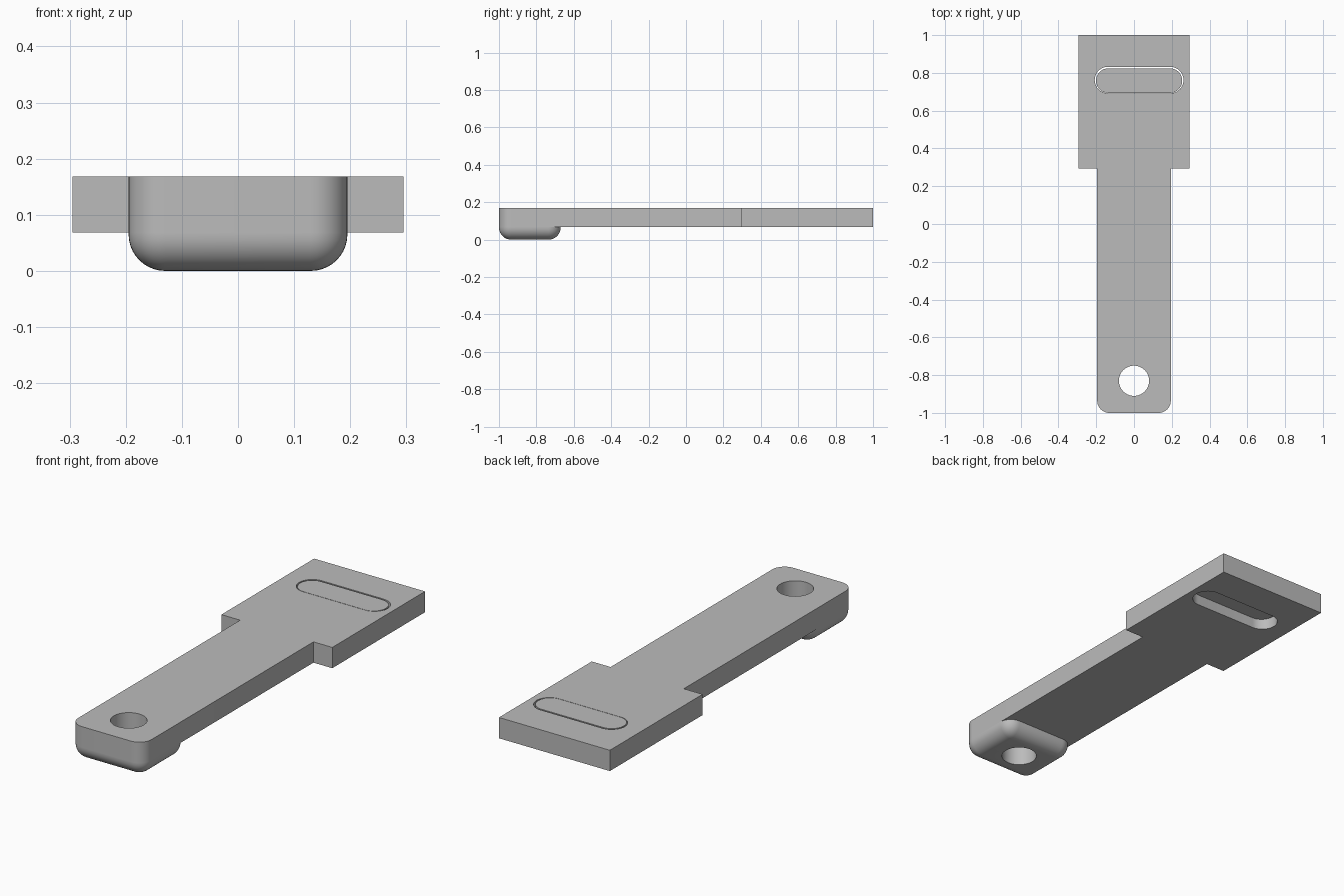
import bpy, bmesh, math

if "Cube" in bpy.data.objects:
    bpy.data.objects.remove(bpy.data.objects["Cube"])

BOTTOM, TOP = 0.068, 0.168
HANDLE, HEAD, STEP = 0.195, 0.295, 0.295
RADIUS, SEGMENTS = 0.065, 10

grey = bpy.data.materials.new("plain grey")
grey.use_nodes = True
colour = (0.5, 0.5, 0.5, 1)
grey.diffuse_color = colour
grey.node_tree.nodes["Principled BSDF"].inputs["Base Color"].default_value = colour


def finish(name, bm):
    bmesh.ops.recalc_face_normals(bm, faces=bm.faces)
    mesh = bpy.data.meshes.new(name)
    bm.to_mesh(mesh)
    bm.free()
    mesh.materials.append(grey)
    obj = bpy.data.objects.new(name, mesh)
    bpy.context.collection.objects.link(obj)
    return obj


def prism(name, outline, low, high):
    bm = bmesh.new()
    face = bm.faces.new([bm.verts.new((x, y, low)) for x, y in outline])
    grown = bmesh.ops.extrude_face_region(bm, geom=[face])["geom"]
    verts = [v for v in grown if isinstance(v, bmesh.types.BMVert)]
    bmesh.ops.translate(bm, verts=verts, vec=(0, 0, high - low))
    return finish(name, bm)


def arc(x, y, radius, start, end, steps):
    angles = [math.radians(start + (end - start) * i / steps) for i in range(steps + 1)]
    return [(x + radius * math.cos(a), y + radius * math.sin(a)) for a in angles]


def slot_outline(x, y, half_length, radius):
    reach = half_length - radius
    return arc(x + reach, y, radius, -90, 90, 24) + arc(x - reach, y, radius, 90, 270, 24)


def cut(obj, cutter):
    mod = obj.modifiers.new("cut", "BOOLEAN")
    mod.operation = "DIFFERENCE"
    mod.solver = "EXACT"
    mod.object = cutter


# Flat plate: narrow handle with rounded front corners and a wide head
corner = HANDLE - RADIUS
outline = arc(-corner, -1 + RADIUS, RADIUS, 180, 270, SEGMENTS)
outline += arc(corner, -1 + RADIUS, RADIUS, 270, 360, SEGMENTS)
outline += [(HANDLE, STEP), (HEAD, STEP), (HEAD, 1),
            (-HEAD, 1), (-HEAD, STEP), (-HANDLE, STEP)]
plate = prism("plate", outline, BOTTOM, TOP)

# Rounded pad under the front end of the handle
bm = bmesh.new()
bmesh.ops.create_cube(bm, size=1)
for v in bm.verts:
    v.co = (v.co.x * 2 * HANDLE, v.co.y * 0.33 - 0.835, (v.co.z + 0.5) * BOTTOM)
edges = [e for e in bm.edges if min(v.co.z for v in e.verts) < BOTTOM / 2]
bmesh.ops.bevel(bm, geom=edges, offset=RADIUS, segments=SEGMENTS,
                profile=0.5, affect="EDGES", clamp_overlap=False)
pad = finish("pad", bm)

# Key ring hole and slot
hole = prism("hole_cutter", arc(0, -0.83, 0.08, 0, 352.5, 47), -0.1, 0.3)
slot = prism("slot_cutter", slot_outline(0.027, 0.762, 0.235, 0.07), -0.1, 0.3)
cut(plate, hole)
cut(plate, slot)
cut(pad, hole)

# Slider filling the upper half of the slot, with a thin gap round it
prism("slider", slot_outline(0.027, 0.759, 0.228, 0.065), 0.118, TOP)

# Apply the cuts, then shade smooth with sharp edges
for obj in (plate, pad):
    bpy.ops.object.select_all(action="DESELECT")
    obj.select_set(True)
    bpy.context.view_layer.objects.active = obj
    for mod in list(obj.modifiers):
        bpy.ops.object.modifier_apply(modifier=mod.name)
for cutter in (hole, slot):
    bpy.data.objects.remove(cutter)
for obj in list(bpy.data.objects):
    if obj.type == "MESH" and obj.name in ("plate", "pad", "slider"):
        bpy.ops.object.select_all(action="DESELECT")
        obj.select_set(True)
        bpy.context.view_layer.objects.active = obj
        bpy.ops.object.shade_smooth_by_angle(angle=math.radians(30))
